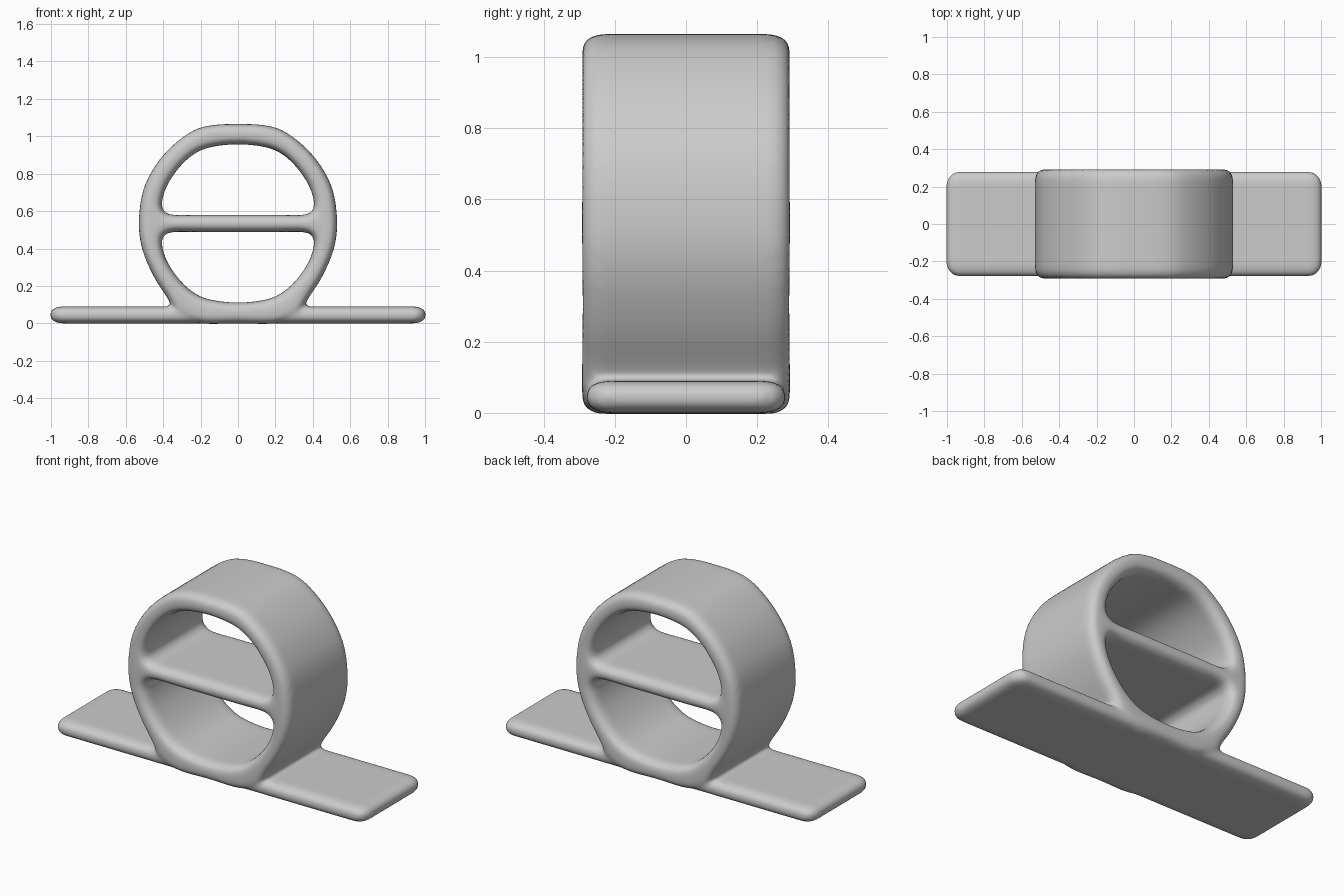
import bpy, bmesh, math
from mathutils import Vector, Matrix

cube = bpy.data.objects.get("Cube")
if cube:
    bpy.data.objects.remove(cube, do_unlink=True)

grey = bpy.data.materials.new("light_grey")
grey.use_nodes = True
grey.diffuse_color = (0.6, 0.6, 0.6, 1)
bsdf = next(n for n in grey.node_tree.nodes if n.type == "BSDF_PRINCIPLED")
bsdf.inputs["Base Color"].default_value = (0.6, 0.6, 0.6, 1)
bsdf.inputs["Roughness"].default_value = 0.6


def mirrored_loop(half):
    """Close a right-hand half outline (bottom to top) across the x = 0 axis."""
    left = [(-x, z) for x, z in reversed(half) if x > 0]
    return [Vector(p) for p in half + left]


def smooth_loop(points, steps=4):
    """Round a closed outline with a Catmull-Rom curve."""
    out, n = [], len(points)
    for i in range(n):
        a, b, c, d = (points[(i + k) % n] for k in (-1, 0, 1, 2))
        for s in range(steps):
            t = s / steps
            out.append(0.5 * (2 * b + (c - a) * t + (2 * a - 5 * b + 4 * c - d) * t * t
                              + (3 * b - a - 3 * c + d) * t ** 3))
    return out


def shift(loop, dist):
    """Move a counter-clockwise outline inward by dist."""
    out, n = [], len(loop)
    for i, p in enumerate(loop):
        tangent = (loop[(i + 1) % n] - loop[i - 1]).normalized()
        out.append(p + Vector((-tangent.y, tangent.x)) * dist)
    return out


def rounded_slab(name, outer, holes, half, inset, depth, steps=6):
    """Extrude an outline with holes along local z and round off both rims."""
    bm = bmesh.new()
    levels = [(half - depth + depth * math.sin(k * math.pi / 2 / steps),
               inset * (1 - math.cos(k * math.pi / 2 / steps))) for k in range(steps + 1)]
    rows = [(-h, d) for h, d in reversed(levels)] + levels
    rims = [[], []]
    for loop, sign in [(outer, 1)] + [(h, -1) for h in holes]:
        rings = [[bm.verts.new((p.x, p.y, h)) for p in shift(loop, sign * d)] for h, d in rows]
        n = len(loop)
        for low, high in zip(rings, rings[1:]):
            for i in range(n):
                j = (i + 1) % n
                bm.faces.new((low[i], low[j], high[j], high[i]))
        for rim, ring in zip(rims, (rings[0], rings[-1])):
            rim += [bm.edges.get((ring[i], ring[(i + 1) % n])) for i in range(n)]
    for rim in rims:
        bmesh.ops.triangle_fill(bm, edges=rim, use_beauty=True)
    bmesh.ops.recalc_face_normals(bm, faces=bm.faces)
    mesh = bpy.data.meshes.new(name)
    bm.to_mesh(mesh)
    bm.free()
    mesh.materials.append(grey)
    obj = bpy.data.objects.new(name, mesh)
    bpy.context.collection.objects.link(obj)
    return obj


# Ring with a crossbar left between two D-shaped openings
outline = smooth_loop(mirrored_loop([
    (0, 0), (0.2, 0), (0.32, 0.05), (0.38, 0.14), (0.45, 0.25), (0.51, 0.39), (0.53, 0.53),
    (0.51, 0.7), (0.45, 0.83), (0.36, 0.94), (0.24, 1.03), (0.13, 1.06), (0, 1.065)]))
opening = [(0, 0.58), (0.2, 0.58), (0.35, 0.58), (0.4, 0.605), (0.405, 0.66), (0.37, 0.755),
           (0.29, 0.86), (0.2, 0.925), (0.1, 0.95), (0, 0.957)]
upper = smooth_loop(mirrored_loop(opening))
lower = smooth_loop(mirrored_loop([(x, 1.068 - z) for x, z in reversed(opening)]))
ring = rounded_slab("ring_stand", outline, [upper, lower], 0.292, 0.042, 0.06)
ring.data.transform(Matrix.Rotation(math.pi / 2, 4, "X"))

# Flat base plate with rounded corners and soft rims
r, plate = 0.07, []
for sx, sy, start in ((1, -1, -90), (1, 1, 0), (-1, 1, 90), (-1, -1, 180)):
    for k in range(7):
        a = math.radians(start + 15 * k)
        plate.append(Vector((sx * (1.003 - r) + r * math.cos(a),
                             sy * (0.28 - r) + r * math.sin(a))))
base = rounded_slab("base_plate", plate, [], 0.045, 0.06, 0.036)
base.data.transform(Matrix.Translation((0, 0, 0.045)))

# Fuse the parts into one skin with soft joints
bpy.ops.object.select_all(action="DESELECT")
base.select_set(True)
ring.select_set(True)
bpy.context.view_layer.objects.active = ring
bpy.ops.object.join()
fuse = ring.modifiers.new("fuse", "REMESH")
fuse.mode = "VOXEL"
fuse.voxel_size = 0.013
fuse.use_smooth_shade = True
soften = ring.modifiers.new("soften", "SMOOTH")
soften.factor = 0.5
soften.iterations = 10
